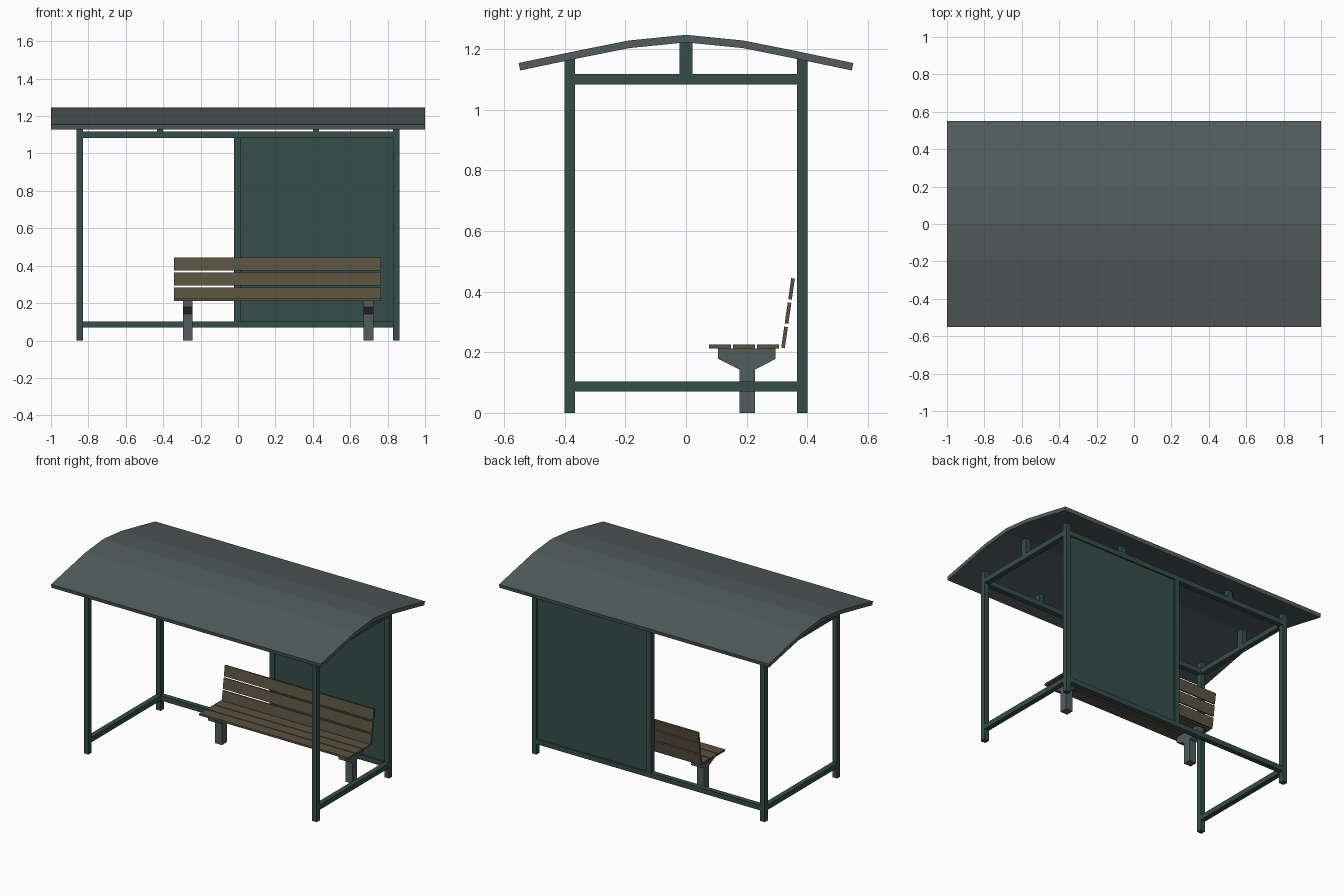
import bpy, bmesh
from math import radians
from mathutils import Vector

if "Cube" in bpy.data.objects:
    bpy.data.objects.remove(bpy.data.objects["Cube"])


def material(name, rgb):
    m = bpy.data.materials.new(name)
    m.diffuse_color = (*rgb, 1)
    m.use_nodes = True
    m.node_tree.nodes["Principled BSDF"].inputs["Base Color"].default_value = m.diffuse_color
    return m


GREEN = material("dark_green_paint", (0.035, 0.075, 0.066))
GREY = material("slate_grey", (0.085, 0.11, 0.11))
WOOD = material("wood", (0.10, 0.085, 0.05))


def finish(name, bm, mat):
    bmesh.ops.recalc_face_normals(bm, faces=bm.faces)
    me = bpy.data.meshes.new(name)
    bm.to_mesh(me)
    bm.free()
    me.materials.append(mat)
    ob = bpy.data.objects.new(name, me)
    bpy.context.collection.objects.link(ob)
    return ob


def box(name, x, y, z, mat, tilt=0):
    """Box from (min, max) ranges, optionally tilted about x at its centre."""
    bm = bmesh.new()
    bmesh.ops.create_cube(bm, size=1)
    bmesh.ops.scale(bm, vec=[r[1] - r[0] for r in (x, y, z)], verts=bm.verts)
    ob = finish(name, bm, mat)
    ob.location = [(r[0] + r[1]) / 2 for r in (x, y, z)]
    ob.rotation_euler.x = tilt
    return ob


def extrude_x(name, profile, x0, x1, mat):
    """Extrude a y-z outline along x."""
    bm = bmesh.new()
    face = bm.faces.new([bm.verts.new((x0, y, z)) for y, z in profile])
    ext = bmesh.ops.extrude_face_region(bm, geom=[face])["geom"]
    verts = [g for g in ext if isinstance(g, bmesh.types.BMVert)]
    bmesh.ops.translate(bm, vec=(x1 - x0, 0, 0), verts=verts)
    return finish(name, bm, mat)


def around(c, w):
    return (c - w / 2, c + w / 2)


W = 0.034            # frame tube width
PX, PY = 0.847, 0.383  # post centres

# curved roof sheet, offset downward for thickness
half = [(0.552, 1.154), (0.37, 1.192), (0.19, 1.228)]
top = [(-y, z) for y, z in half] + [(0, 1.247)] + [(y, z) for y, z in half[::-1]]
under = []
for i, p in enumerate(top):
    a, b = Vector(top[max(i - 1, 0)]), Vector(top[min(i + 1, len(top) - 1)])
    d = (b - a).normalized()
    under.append((p[0] + d.y * 0.025, p[1] - d.x * 0.025))
extrude_x("roof", top + under[::-1], -1, 1, GREY)

# corner posts, end rails and ridge struts
for sx, side in ((-1, "left"), (1, "right")):
    xs = around(sx * PX, W)
    for sy, end in ((-1, "front"), (1, "back")):
        box(f"{side}_{end}_post", xs, around(sy * PY, W), (0, 1.168), GREEN)
    inner = (-PY + W / 2, PY - W / 2)
    box(f"{side}_lower_rail", xs, inner, (0.07, 0.103), GREEN)
    box(f"{side}_upper_rail", xs, inner, (1.083, 1.117), GREEN)
    box(f"{side}_ridge_strut", xs, around(0, 0.043), (1.117, 1.226), GREEN)

# long rails and roof struts
span = (-PX + W / 2, PX - W / 2)
for sy, end in ((-1, "front"), (1, "back")):
    ys = around(sy * PY, W)
    box(f"{end}_upper_rail", span, ys, (1.083, 1.117), GREEN)
    for x, side in ((-0.417, "left"), (0.417, "right")):
        box(f"{end}_{side}_roof_strut", around(x, W), ys, (1.117, 1.168), GREEN)
box("back_lower_rail", span, around(PY, W), (0.07, 0.103), GREEN)

# back panel and its inner post
box("panel_post", around(-0.004, W), around(PY, W), (0.103, 1.083), GREEN)
box("back_panel", (0.013, PX - W / 2), around(PY, 0.014), (0.103, 1.083), GREEN)

# bench slats
BX = (-0.341, 0.765)
for i in range(3):
    box(f"seat_slat_{i + 1}", BX, around(0.112 + 0.079 * i, 0.073), (0.212, 0.225), WOOD)
    box(f"backrest_slat_{i + 1}", BX, around(0.325 + 0.0115 * i, 0.012),
        around(0.249 + 0.08 * i, 0.07), WOOD, -radians(8.2))

# bench pedestals
pedestal = [(0.177, 0), (0.228, 0), (0.228, 0.143), (0.296, 0.178), (0.296, 0.212),
            (0.106, 0.212), (0.106, 0.178), (0.177, 0.143)]
for x, side in ((-0.269, "left"), (0.698, "right")):
    extrude_x(f"bench_{side}_pedestal", pedestal, x - 0.026, x + 0.026, GREY)
